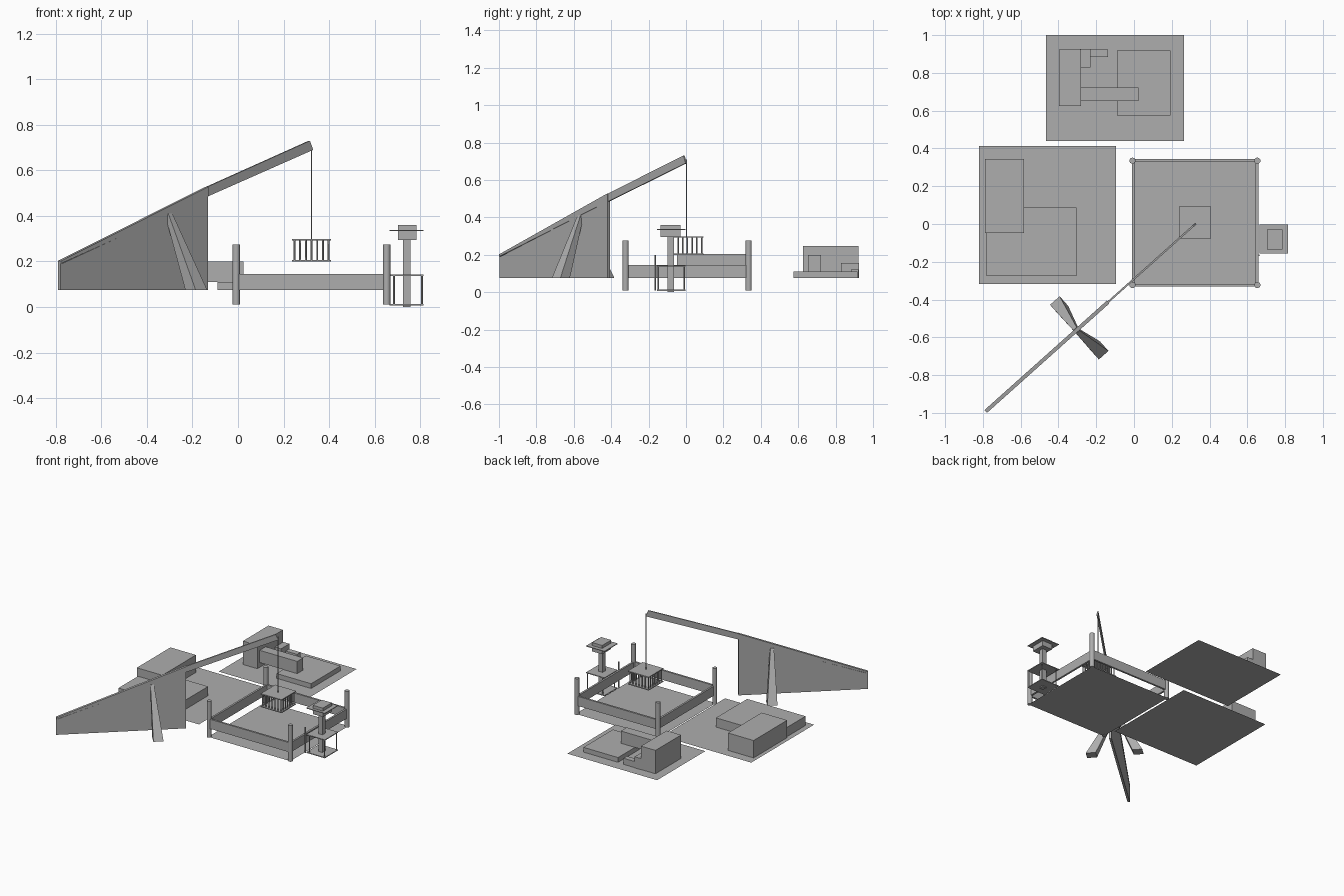
import bpy, bmesh, math
from mathutils import Vector

if "Cube" in bpy.data.objects:
    bpy.data.objects.remove(bpy.data.objects["Cube"])

grey = bpy.data.materials.new("plain grey")
grey.diffuse_color = (0.42, 0.42, 0.42, 1)
grey.use_nodes = True
grey.node_tree.nodes["Principled BSDF"].inputs["Base Color"].default_value = grey.diffuse_color


def finish(name, bm):
    bmesh.ops.recalc_face_normals(bm, faces=bm.faces)
    me = bpy.data.meshes.new(name)
    bm.to_mesh(me)
    bm.free()
    me.materials.append(grey)
    ob = bpy.data.objects.new(name, me)
    bpy.context.collection.objects.link(ob)
    return ob


def box(name, x, y, z):
    """Box from (min, max) pairs."""
    bm = bmesh.new()
    bmesh.ops.create_cube(bm, size=1)
    for v in bm.verts:
        v.co = [lo + (c + 0.5) * (hi - lo) for c, (lo, hi) in zip(v.co, (x, y, z))]
    return finish(name, bm)


def sheet(name, x, y, z):
    """Flat ground sheet."""
    bm = bmesh.new()
    bm.faces.new([bm.verts.new(p) for p in
                  ((x[0], y[0], z), (x[1], y[0], z), (x[1], y[1], z), (x[0], y[1], z))])
    return finish(name, bm)


def pole(name, x, y, z, r, sides=16):
    bm = bmesh.new()
    bmesh.ops.create_cone(bm, cap_ends=True, segments=sides, radius1=r, radius2=r, depth=z[1] - z[0])
    bmesh.ops.translate(bm, verts=bm.verts, vec=(x, y, (z[0] + z[1]) / 2))
    ob = finish(name, bm)
    for p in ob.data.polygons:
        p.use_smooth = len(p.vertices) == 4
    for e in ob.data.edges:  # keep the rims of the caps sharp
        a, b = (ob.data.vertices[i].co.z for i in e.vertices)
        e.use_edge_sharp = abs(a - b) < 1e-5
    return ob


# --- crane: everything lies in one diagonal vertical plane
TIP = Vector((0.325, 0.0, 0))
DIR = Vector((1.105, 0.988, 0)).normalized()
SIDE = Vector((-DIR.y, DIR.x, 0))


def on_plane(x, z):
    p = TIP + DIR * ((x - TIP.x) / DIR.x)
    return Vector((p.x, p.y, z))


def diagonal_plate(name, profile, thick):
    bm = bmesh.new()
    f = bm.faces.new([bm.verts.new(on_plane(x, z) - SIDE * thick / 2) for x, z in profile])
    r = bmesh.ops.extrude_face_region(bm, geom=[f])
    bmesh.ops.translate(bm, vec=SIDE * thick,
                        verts=[v for v in r["geom"] if isinstance(v, bmesh.types.BMVert)])
    return finish(name, bm)


diagonal_plate("crane_fin", [(-0.785, 0.075), (-0.137, 0.075), (-0.137, 0.487), (-0.775, 0.192), (-0.785, 0.192)], 0.016)
diagonal_plate("crane_beam", [(-0.785, 0.19), (-0.137, 0.485), (-0.137, 0.528), (-0.785, 0.202)], 0.02)
diagonal_plate("crane_jib", [(-0.137, 0.485), (0.327, 0.69), (0.313, 0.73), (-0.137, 0.528)], 0.01)


def leg(name, sign):
    """Tapered strut leaning out from the fin."""
    bm = bmesh.new()
    top, foot = on_plane(-0.305, 0.41), on_plane(-0.29, 0.075) + SIDE * sign * 0.16
    rings = []
    for c, w, d in ((foot, 0.034, 0.034), (top, 0.012, 0.012)):
        rings.append([bm.verts.new(c + DIR * w * a + SIDE * d * b)
                      for a, b in ((-1, -1), (1, -1), (1, 1), (-1, 1))])
    for r in rings:
        bm.faces.new(r)
    for i in range(4):
        j = (i + 1) % 4
        bm.faces.new((rings[0][i], rings[0][j], rings[1][j], rings[1][i]))
    finish(name, bm)


leg("crane_leg_back", 1)
leg("crane_leg_front", -1)
pole("crane_cable", 0.323, 0.003, (0.295, 0.71), 0.003, 8)

# --- hanging cage
CX, CY, H = 0.323, 0.008, 0.085
box("cage_roof", (CX - H, CX + H), (CY - H, CY + H), (0.292, 0.299))
box("cage_floor", (CX - H, CX + H), (CY - H, CY + H), (0.2, 0.206))
n, e = 7, 0.075
for i in range(n):
    t = -e + 2 * e * i / (n - 1)
    spots = [(t, -e), (t, e)]
    if 0 < i < n - 1:
        spots += [(-e, t), (e, t)]
    for dx, dy in spots:
        pole("cage_bar", CX + dx, CY + dy, (0.203, 0.295), 0.004, 8)

# --- arena: floor, raised walls and corner posts
X, Y, WZ = (-0.01, 0.658), (-0.332, 0.343), (0.075, 0.145)
sheet("arena_floor", X, Y, 0.012)
box("arena_wall_front", X, (Y[0], Y[0] + 0.014), WZ)
box("arena_wall_back", X, (Y[1] - 0.014, Y[1]), WZ)
box("arena_wall_left", (X[0], X[0] + 0.014), Y, WZ)
box("arena_wall_right", (X[1] - 0.014, X[1]), Y, WZ)
for px in (-0.008, 0.653):
    for py in (-0.323, 0.335):
        pole("arena_post", px, py, (0.01, 0.275), 0.0165)

# --- watch tower beside the arena
TX, TY = (0.665, 0.815), (-0.155, -0.003)
box("tower_base", TX, TY, (0.007, 0.013))
box("tower_deck", TX, TY, (0.137, 0.143))
for px in (0.672, 0.685, 0.808):
    for py in (-0.148, -0.01):
        if px != 0.672:
            pole("tower_strut", px, py, (0.01, 0.14), 0.004, 8)
box("tower_column", (0.724, 0.757), (-0.1, -0.065), (0.0, 0.297))
box("tower_cabin", (0.703, 0.785), (-0.135, -0.03), (0.295, 0.36))
box("tower_brim", TX, TY, (0.333, 0.338))
pole("tower_side_pole", 0.662, -0.165, (0.01, 0.2), 0.004, 8)

# --- left building on its sheet
sheet("left_ground", (-0.82, -0.095), (-0.318, 0.413), 0.075)
box("left_tall_block", (-0.79, -0.582), (-0.048, 0.343), (0.075, 0.203))
box("left_low_block", (-0.78, -0.305), (-0.275, 0.088), (0.075, 0.143))

# --- back building on its sheet
sheet("back_ground", (-0.465, 0.265), (0.44, 1.0), 0.075)
box("back_main_block", (-0.398, -0.28), (0.625, 0.923), (0.075, 0.247))
box("back_low_block", (-0.09, 0.192), (0.575, 0.918), (0.075, 0.11))
box("back_long_wing", (-0.28, 0.025), (0.652, 0.722), (0.11, 0.2))
box("back_annex", (-0.285, -0.23), (0.828, 0.926), (0.075, 0.157))
box("back_step", (-0.23, -0.137), (0.883, 0.923), (0.075, 0.12))
